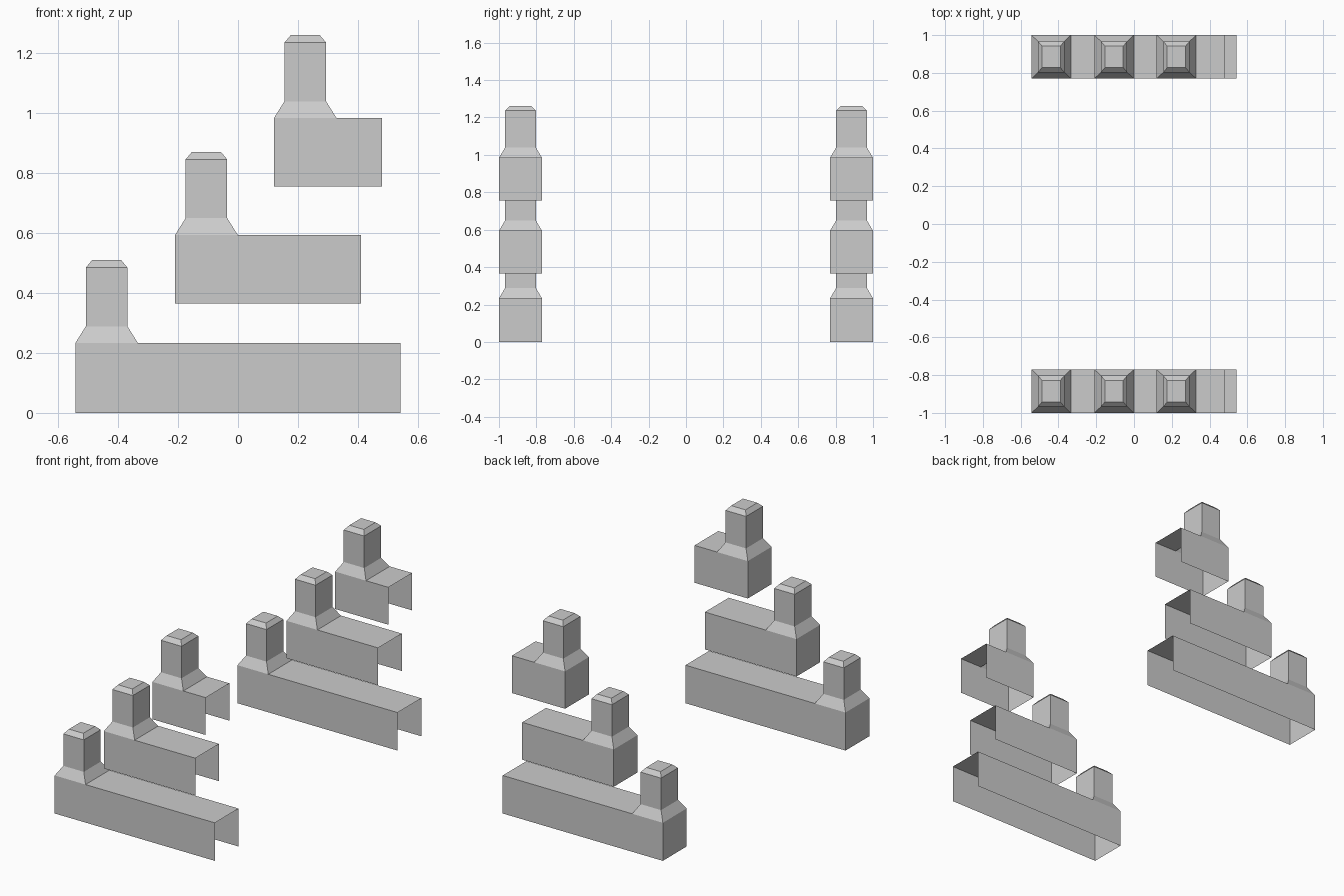
import bpy, bmesh

if "Cube" in bpy.data.objects:
    bpy.data.objects.remove(bpy.data.objects["Cube"])

Y_MID, Y_HALF = 0.885, 0.115      # rail centre line and half width
POST_W = 0.209                    # length of the post's flared foot
WALL_H = 0.229                    # height of the rail walls

# Post rings above the wall: (height, x inset from foot, y inset from foot)
POST_RINGS = [(0, 0, 0), (0.056, 0.035, 0.033),
              (0.252, 0.035, 0.033), (0.277, 0.056, 0.058)]


def make_object(name, bm):
    bmesh.ops.recalc_face_normals(bm, faces=bm.faces)
    mesh = bpy.data.meshes.new(name)
    bm.to_mesh(mesh)
    bm.free()
    obj = bpy.data.objects.new(name, mesh)
    bpy.context.collection.objects.link(obj)
    mirror = obj.modifiers.new("both_sides", 'MIRROR')
    mirror.use_axis = (False, True, False)


def stair_rail(name, x0, x1, z0, z1):
    bm = bmesh.new()
    ya, yb, xp = Y_MID - Y_HALF, Y_MID + Y_HALF, x0 + POST_W

    # Hollow wall: two sides, one closed end, open underside and open far end
    path = [(x1, ya), (xp, ya), (x0, ya), (x0, yb), (xp, yb), (x1, yb)]
    low = [bm.verts.new((x, y, z0)) for x, y in path]
    top = [bm.verts.new((x, y, z1)) for x, y in path]
    for i in range(5):
        bm.faces.new((low[i], low[i + 1], top[i + 1], top[i]))

    # Flat top of the rail beyond the post
    bm.faces.new((top[0], top[1], top[4], top[5]))

    # Flared post with chamfered cap
    ring = [top[2], top[1], top[4], top[3]]
    for h, dx, dy in POST_RINGS[1:]:
        a, b, c, d = x0 + dx, xp - dx, ya + dy, yb - dy
        upper = [bm.verts.new((x, y, z1 + h))
                 for x, y in ((a, c), (b, c), (b, d), (a, d))]
        for i in range(4):
            j = (i + 1) % 4
            bm.faces.new((ring[i], ring[j], upper[j], upper[i]))
        ring = upper
    bm.faces.new(ring)
    make_object(name, bm)


# Three stepped rails, mirrored to both sides of the stair
stair_rail("lower_rail", -0.543, 0.543, 0.0, 0.233)
stair_rail("middle_rail", -0.210, 0.411, 0.594 - WALL_H, 0.594)
stair_rail("upper_rail", 0.120, 0.481, 0.984 - WALL_H, 0.984)
